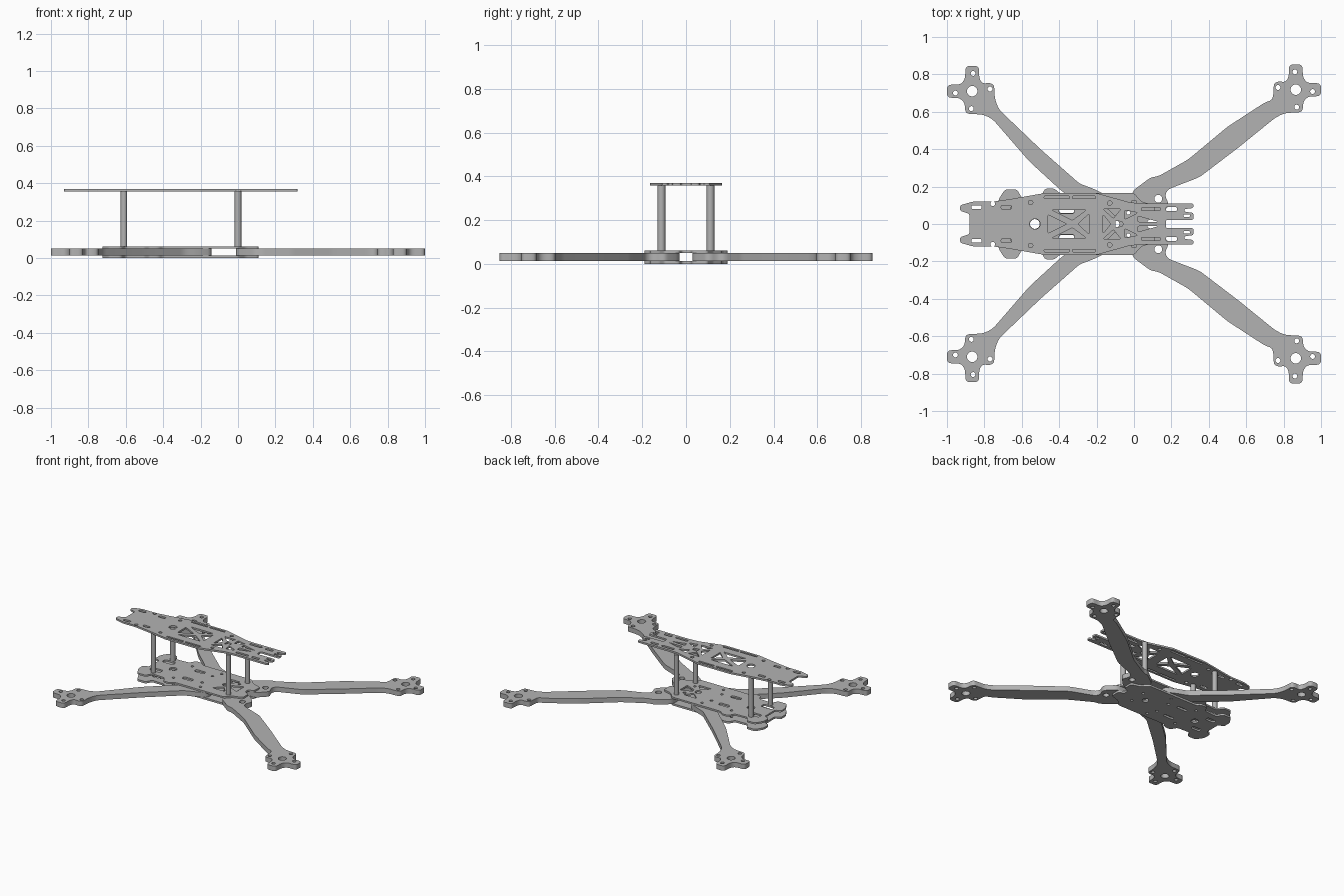
import bpy
from math import cos, sin, pi
from mathutils import Vector

cube = bpy.data.objects.get("Cube")
if cube:
    bpy.data.objects.remove(cube, do_unlink=True)

grey = bpy.data.materials.new("plain grey")
grey.use_nodes = True
colour = (0.45, 0.45, 0.45, 1)
grey.diffuse_color = colour
grey.node_tree.nodes["Principled BSDF"].inputs["Base Color"].default_value = colour


def rounded(points, radius, steps=4):
    """Replace every corner with a short curve."""
    result = []
    for i, p in enumerate(points):
        a, b, c = Vector(points[i - 1]), Vector(p), Vector(points[(i + 1) % len(points)])
        start = b + (a - b).normalized() * min(radius, (a - b).length * 0.45)
        end = b + (c - b).normalized() * min(radius, (c - b).length * 0.45)
        for k in range(steps + 1):
            t = k / steps
            result.append(start * (1 - t) ** 2 + b * 2 * t * (1 - t) + end * t * t)
    return result


def circle(x, y, r, sides=20):
    return [(x + r * cos(2 * pi * i / sides), y + r * sin(2 * pi * i / sides)) for i in range(sides)]


def slot(x0, x1, y, width):
    h = width / 2
    return rounded([(x0, y - h), (x1, y - h), (x1, y + h), (x0, y + h)], h * 0.8)


def flip(points, sx=1, sy=1):
    return [(p[0] * sx, p[1] * sy) for p in points]


def both(loops):
    """The loops and their mirror images across the long axis."""
    return loops + [flip(l, 1, -1) for l in loops]


def symmetric(half):
    return half + flip(half, 1, -1)[::-1]


def finish(obj):
    obj.data.materials.clear()
    obj.data.materials.append(grey)
    bpy.ops.object.select_all(action="DESELECT")
    obj.select_set(True)
    bpy.context.view_layer.objects.active = obj
    bpy.ops.object.shade_smooth_by_angle(angle=0.6)


def plate(name, outline, holes, z0, z1):
    """Flat sheet cut from an outline and inner loops."""
    curve = bpy.data.curves.new(name, "CURVE")
    curve.dimensions = "2D"
    curve.fill_mode = "BOTH"
    curve.extrude = (z1 - z0) / 2
    for loop in [outline] + holes:
        spline = curve.splines.new("POLY")
        spline.points.add(len(loop) - 1)
        for point, p in zip(spline.points, loop):
            point.co = (p[0], p[1], 0, 1)
        spline.use_cyclic_u = True
    temp = bpy.data.objects.new(name + " curve", curve)
    bpy.context.collection.objects.link(temp)
    bpy.context.view_layer.update()
    mesh = bpy.data.meshes.new_from_object(temp.evaluated_get(bpy.context.evaluated_depsgraph_get()))
    bpy.data.objects.remove(temp, do_unlink=True)
    obj = bpy.data.objects.new(name, mesh)
    obj.location.z = (z0 + z1) / 2
    bpy.context.collection.objects.link(obj)
    finish(obj)


# Motor mount: lobed cross, relative to the motor centre
mount = [(.125, -.055), (.118, -.01), (.118, .035), (.09, .045), (.055, .04), (.037, .07),
         (.037, .135), (-.037, .135), (-.037, .07), (-.06, .035), (-.135, .035),
         (-.135, -.035), (-.07, -.035), (-.04, -.06), (-.037, -.12), (.06, -.125), (.11, -.15)]
mount_holes = [(0, 0, .028), (.005, .095, .013), (-.09, -.01, .013), (.095, .012, .013), (-.005, -.093, .013)]

# Arm shanks: from the mount along one edge, around the root and back
rear_shank = [(-.56, .335), (-.38, .17), (-.32, .14), (-.28, .04), (-.15, .03),
              (-.14, .15), (-.22, .19), (-.29, .215), (-.50, .40), (-.72, .61)]
front_shank = [(-.56, .41), (-.35, .25), (-.18, .185), (-.165, .15), (-.19, .10), (-.12, .03),
               (.01, .03), (.01, .175), (-.09, .25), (-.13, .255), (-.29, .345), (-.50, .52), (-.70, .65)]


def arm(name, centre, shank, sx, sy, extra):
    cx, cy = centre
    outline = rounded([(x + cx, y + cy) for x, y in mount] + shank, .025)
    holes = [circle(cx + x, cy + y, r) for x, y, r in mount_holes] + extra
    plate(name, flip(outline, sx, sy), [flip(h, sx, sy) for h in holes], .014, .05)


for side, sy in (("back", 1), ("front", -1)):
    arm("right_" + side + "_arm", (-.865, .71), rear_shank, 1, sy, [circle(-.22, .125, .012)])
    arm("left_" + side + "_arm", (-.865, .718), front_shank, -1, sy, [circle(-.13, .135, .021)])

# Centre plates clamping the arm roots
body = rounded(symmetric([(-.685, .03), (-.685, .06), (-.725, .07), (-.725, .13), (-.69, .185), (-.625, .185),
                          (-.60, .14), (-.50, .145), (-.475, .19), (-.425, .19), (-.40, .165), (0, .165),
                          (.04, .12), (.11, .10), (.11, .03), (.07, .02)]), .015)
bolt_holes = both([circle(x, y, .01) for x, y in ((-.22, .125), (-.25, .06), (-.03, .06), (-.45, .11))])
through_holes = [circle(-.53, 0, .026), circle(-.1, 0, .022)]
triangle = rounded([(-.09, .035), (-.15, .09), (-.04, .09)], .012)
side_window = rounded([(-.06, .012), (.02, .045), (.02, -.045), (-.06, -.012)], .01)
plate("bottom_plate", body, bolt_holes + through_holes
      + both([slot(-.64, -.57, .075, .03), slot(-.40, -.32, .07, .02)]), 0, .014)
plate("middle_plate", body, bolt_holes + through_holes + [side_window]
      + both([triangle, slot(-.66, -.57, .075, .04), slot(-.40, -.32, .07, .03)]), .05, .062)

# Top plate with lightening truss, strap slots and a forked front end
deck = rounded(symmetric([(-.88, .055), (-.93, .07), (-.93, .10), (-.86, .12), (-.75, .12), (-.65, .135),
                          (-.48, .165), (-.20, .165), (-.02, .115), (.05, .11), (.318, .11), (.318, .085),
                          (.27, .08), (.27, .065), (.318, .06), (.318, .022), (.17, .022)]), .012)
strap_slots = both([slot(-.48, -.345, .142, .014), slot(-.33, -.205, .142, .014),
                    slot(.04, .14, .08, .018), slot(.17, .23, .08, .02), slot(.265, .30, .045, .014),
                    slot(-.87, -.815, .09, .02), slot(-.71, -.655, .09, .02)])
deck_holes = both([circle(x, y, r) for x, y, r in ((-.755, .108, .013), (-.553, .115, .012), (-.13, .112, .012))])
truss = both([rounded(t, .008) for t in (
    [(-.44, .075), (-.255, .075), (-.33, .02)],
    [(-.165, .08), (-.07, .08), (-.11, .03)],
    [(-.05, .075), (.02, .06), (-.05, .025)],
    [(.02, .012), (.02, .042), (.13, .012)])])
end_windows = [rounded(t, .008) for t in (
    [(-.46, .05), (-.36, 0), (-.46, -.05)],
    [(-.24, .055), (-.30, 0), (-.24, -.055)],
    [(-.165, .05), (-.125, 0), (-.165, -.05)],
    [(-.06, .012), (-.10, .018), (-.10, -.018), (-.06, -.012)])]
plate("top_plate", deck, strap_slots + deck_holes + truss + end_windows + [circle(-.53, 0, .028)], .357, .37)

# Standoff posts between the middle and top plates
for x, place in ((-.61, "right"), (0, "left")):
    for y, side in ((.112, "back"), (-.112, "front")):
        bpy.ops.mesh.primitive_cylinder_add(vertices=24, radius=.0175, depth=.297, location=(x, y, .2095))
        post = bpy.context.object
        post.name = place + "_" + side + "_standoff"
        finish(post)
